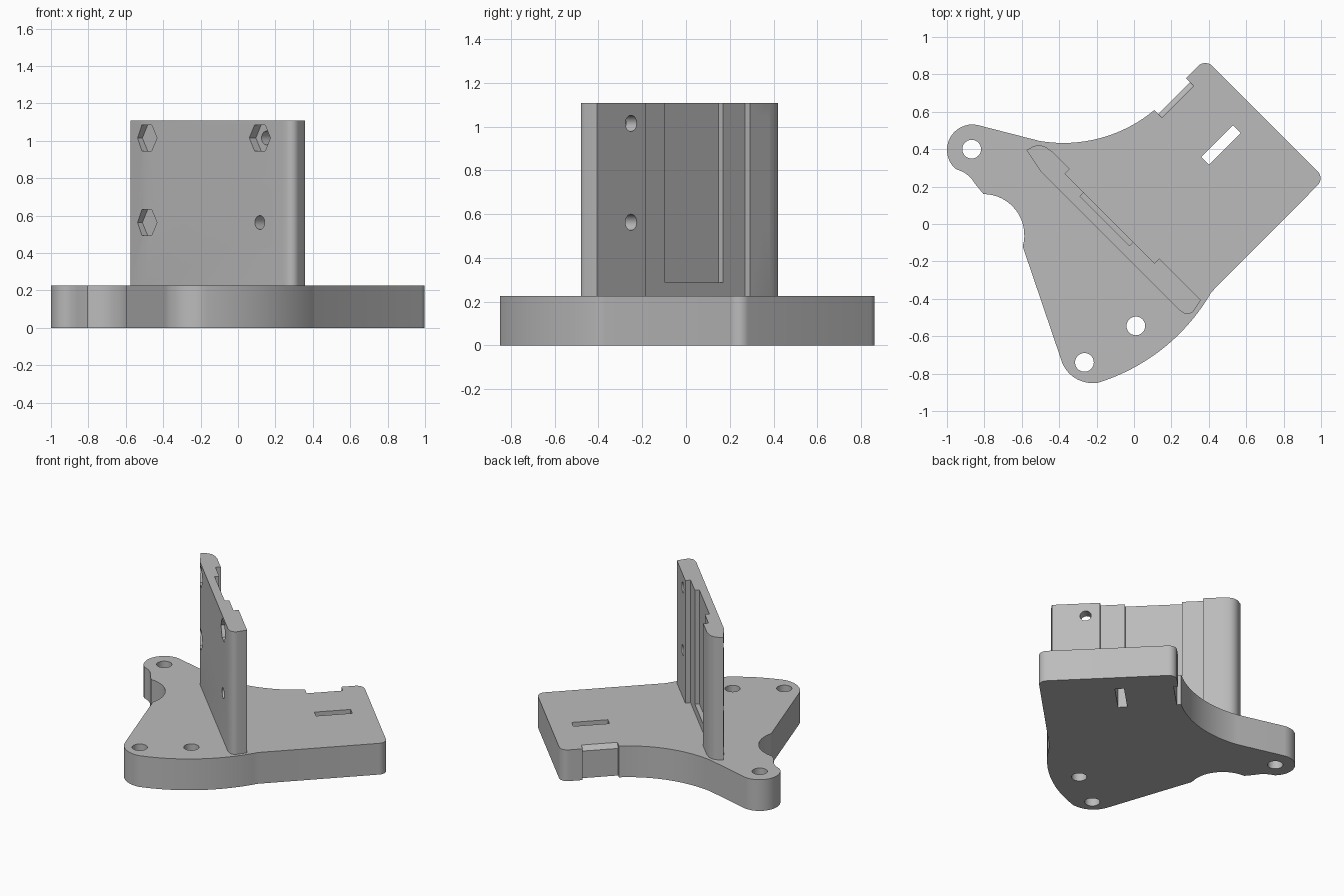
import bpy, bmesh, math
from mathutils import Vector, Matrix

cube = bpy.data.objects.get("Cube")
if cube:
    bpy.data.objects.remove(cube, do_unlink=True)

grey = bpy.data.materials.new("plain grey")
grey.use_nodes = True
colour = (0.5, 0.5, 0.5, 1)
grey.diffuse_color = colour
grey.node_tree.nodes["Principled BSDF"].inputs["Base Color"].default_value = colour

BASE_H, TOP = 0.225, 1.108
R = math.sqrt(0.5)
# Diagonal frame: u runs along the upright plate, n is the plate's normal
FRAME = Matrix(((R, R, 0, 0), (-R, R, 0, 0), (0, 0, 1, 0), (0, 0, 0, 1)))


def diag(u, n):
    return (FRAME @ Vector((u, n, 0))).to_2d()


def arc(a, b, c, steps=16):
    """Points of the circular arc from a through b to c."""
    a, b, c = Vector(a), Vector(b), Vector(c)
    p, q = b - a, c - a
    d = 2 * p.cross(q)
    o = a + Vector((q.y * p.dot(p) - p.y * q.dot(q), p.x * q.dot(q) - q.x * p.dot(p))) / d
    start = math.atan2(*(a - o).yx)
    turn = (math.atan2(*(c - o).yx) - start) % math.tau
    if d < 0:
        turn -= math.tau
    r = (a - o).length
    return [o + r * Vector((math.cos(start + turn * i / steps), math.sin(start + turn * i / steps)))
            for i in range(steps + 1)]


def corner(u, n, r, first, last):
    """Rounded corner in the diagonal frame, angles in degrees."""
    angles = [math.radians(first + (last - first) * i / 8) for i in range(9)]
    return [diag(u + r * math.cos(t), n + r * math.sin(t)) for t in angles]


def prism(name, points, depth, matrix=Matrix()):
    """Extrude a flat outline along its local z."""
    bm = bmesh.new()
    face = bm.faces.new([bm.verts.new((p[0], p[1], 0)) for p in points])
    new = bmesh.ops.extrude_face_region(bm, geom=[face])["geom"]
    bmesh.ops.translate(bm, vec=(0, 0, depth), verts=[v for v in new if isinstance(v, bmesh.types.BMVert)])
    bm.transform(matrix)
    bmesh.ops.recalc_face_normals(bm, faces=bm.faces)
    mesh = bpy.data.meshes.new(name)
    bm.to_mesh(mesh)
    bm.free()
    mesh.materials.append(grey)
    obj = bpy.data.objects.new(name, mesh)
    bpy.context.collection.objects.link(obj)
    return obj


def ring(r, sides):
    return [(r * math.cos(math.tau * i / sides), r * math.sin(math.tau * i / sides)) for i in range(sides)]


def cut(obj, cutters):
    for c in cutters:
        mod = obj.modifiers.new("cut", "BOOLEAN")
        mod.operation, mod.solver, mod.object = "DIFFERENCE", "EXACT", c
    bpy.context.view_layer.update()
    mesh = bpy.data.meshes.new_from_object(obj.evaluated_get(bpy.context.evaluated_depsgraph_get()))
    obj.modifiers.clear()
    obj.data = mesh
    for c in cutters:
        bpy.data.objects.remove(c, do_unlink=True)
    bpy.ops.object.select_all(action="DESELECT")
    obj.select_set(True)
    bpy.context.view_layer.objects.active = obj
    bpy.ops.object.shade_smooth_by_angle(angle=math.radians(28))


# Base slab: rounded square end, sweeping sides and two rounded lugs
outline = corner(0.493, 0.839, 0.055, 0, 90)
outline += corner(-0.3, 0.839, 0.055, 90, 180)
outline += arc((0.11, 0.61), (-0.16, 0.465), (-0.505, 0.444))
outline += arc((-0.84, 0.53), (-1.0, 0.40), (-0.955, 0.295))
outline += arc((-0.925, 0.283), (-0.885, 0.258), (-0.85, 0.215), 5)
outline += arc((-0.805, 0.16), (-0.655, 0.10), (-0.595, -0.12))
outline += arc((-0.39, -0.724), (-0.33, -0.813), (-0.19, -0.848))
outline += arc((-0.16, -0.838), (0.136, -0.68), (0.414, -0.364), 24)
base = prism("base", outline, BASE_H)

# Screw holes through the slab
cutters = [prism("screw_hole", ring(0.05, 32), 1, Matrix.Translation((x, y, -0.2)))
           for x, y in ((-0.868, 0.4), (0.01, -0.545), (-0.265, -0.74))]
# Strap slots and edge notch, with a bevelled bar between notch and slot
along_n = FRAME @ Matrix(((1, 0, 0, 0), (0, 0, 1, 0.507), (0, 1, 0, 0), (0, 0, 0, 1)))
z0, z1, bevel = -0.1, 0.4, BASE_H - 0.03


def slot(inner, outer, lip):
    profile = [(outer, z0), (inner, z0), (inner, bevel), (lip, BASE_H), (lip, z1), (outer, z1)]
    return prism("slot", profile, 0.24, along_n)


cutters += [slot(-0.325, -0.45, -0.295), slot(-0.2, -0.137, -0.23)]
cutters.append(prism("slot", [(0, z0), (0.06, z0), (0.06, z1), (0, z1)], 0.24, along_n))
cut(base, cutters)

# Upright plate standing diagonally across the slab
FRONT, BACK = -0.155, -0.035
section = [(-0.55, FRONT), (0.49, FRONT)]
section += arc((0.515, FRONT + 0.004), (0.545, -0.135), (0.554, -0.1), 6)
section += [(0.541, BACK), (-0.58, BACK)]
section += arc((-0.61, -0.04), (-0.655, -0.06), (-0.675, -0.09), 6) + [(-0.686, -0.127)]
plate = prism("upright_plate", section, TOP - BASE_H, FRAME @ Matrix.Translation((0, 0, BASE_H)))


def block(u0, u1, n0, bottom):
    pts = [(u0, n0), (u1, n0), (u1, 0.1), (u0, 0.1)]
    return prism("channel", pts, 1.5, FRAME @ Matrix.Translation((0, 0, bottom)))


# Wide shallow channel and a deeper pocket in the plate's back
cutters = [block(-0.45, 0.225, -0.07, 0.1), block(-0.31, 0.066, -0.1, 0.288)]


def bore(points, u, n, z, depth):
    turn = Matrix.Rotation(math.radians(-90), 4, "X")
    return prism("bore", points, depth, FRAME @ Matrix.Translation((u, n, z)) @ turn)


# Centre hole, four bolt holes and their hexagonal nut pockets
cutters.append(bore(ring(0.05, 32), -0.115, -0.3, 0.667, 0.5))
for u in (-0.538, 0.32):
    for z in (0.563, 1.015):
        cutters.append(bore(ring(0.037, 24), u, -0.3, z, 0.5))
        cutters.append(bore(ring(0.08, 6), u, -0.2, z, 0.095))
cut(plate, cutters)
